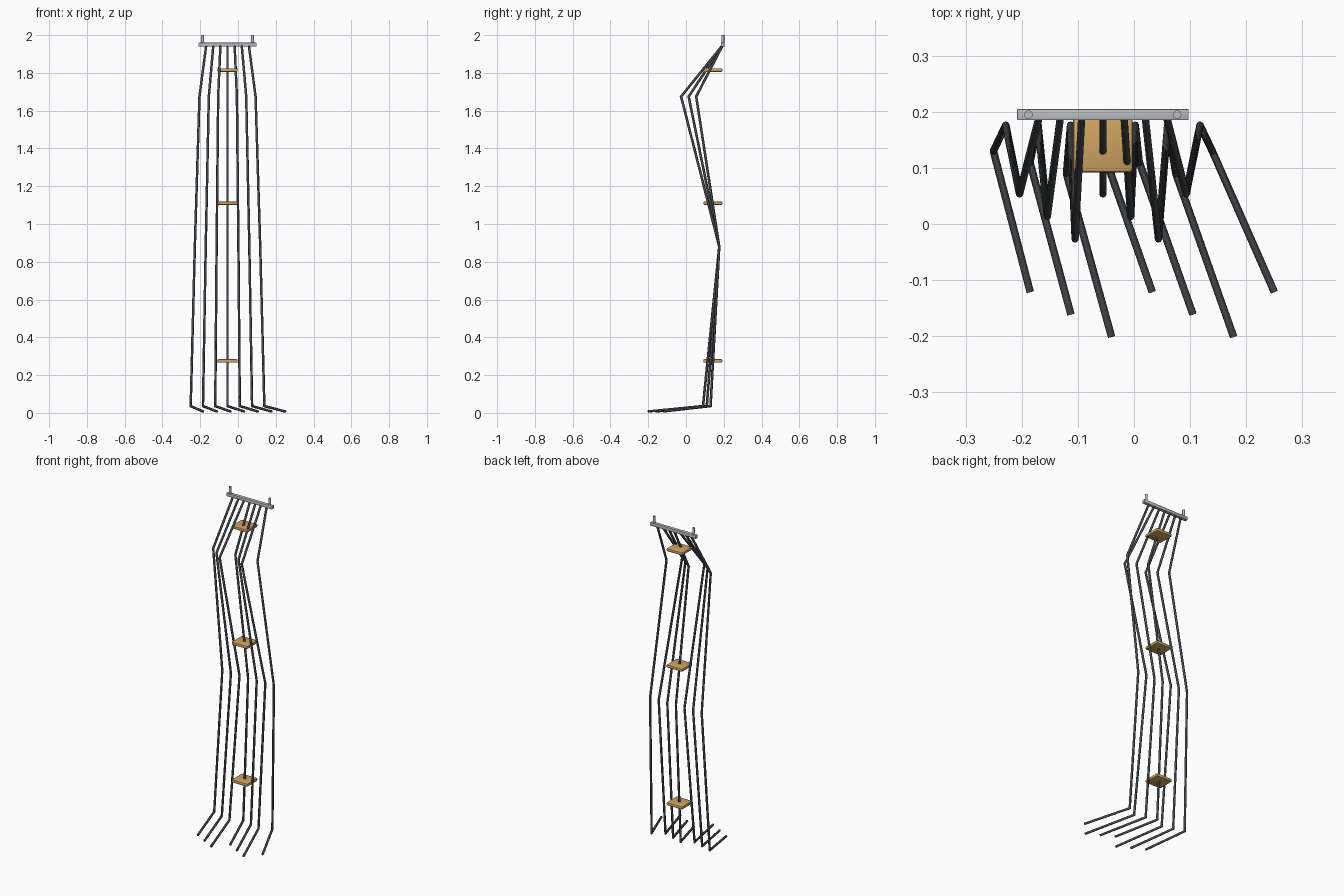
import bpy, bmesh, math
from mathutils import Vector

if "Cube" in bpy.data.objects:
    bpy.data.objects.remove(bpy.data.objects["Cube"])

CX = -0.0555   # centre line of the hanging assembly


def material(name, col):
    m = bpy.data.materials.new(name)
    m.diffuse_color = (*col, 1)
    m.use_nodes = True
    m.node_tree.nodes["Principled BSDF"].inputs["Base Color"].default_value = m.diffuse_color
    return m


dark = material("dark_cable", (0.06, 0.065, 0.07))
wood = material("wood", (0.62, 0.37, 0.12))
metal = material("metal", (0.5, 0.51, 0.53))


def finish(name, bm, mat, angle=50):
    bmesh.ops.recalc_face_normals(bm, faces=bm.faces)
    me = bpy.data.meshes.new(name)
    bm.to_mesh(me)
    bm.free()
    ob = bpy.data.objects.new(name, me)
    bpy.context.collection.objects.link(ob)
    me.materials.append(mat)
    bpy.ops.object.select_all(action='DESELECT')
    bpy.context.view_layer.objects.active = ob
    ob.select_set(True)
    bpy.ops.object.shade_smooth_by_angle(angle=math.radians(angle))
    return ob


def box(name, loc, size, bevel, mat):
    bm = bmesh.new()
    bmesh.ops.create_cube(bm, size=1)
    for v in bm.verts:
        v.co = Vector(c * s for c, s in zip(v.co, size)) + Vector(loc)
    bmesh.ops.bevel(bm, geom=bm.edges[:], offset=bevel, segments=2,
                    profile=0.5, affect='EDGES')
    return finish(name, bm, mat, 30)


def tube(name, pts, r, mat, sides=10):
    """Sweep a round section along a polyline with mitred corners."""
    pts = [Vector(p) for p in pts]
    dirs = [(b - a).normalized() for a, b in zip(pts, pts[1:])]
    u = dirs[0].cross(Vector((1, 0, 0))).normalized()
    w = dirs[0].cross(u)
    bm = bmesh.new()
    ring = [pts[0] + r * (u * math.cos(t) + w * math.sin(t))
            for t in (2 * math.pi * k / sides for k in range(sides))]
    rings = [[bm.verts.new(p) for p in ring]]
    for i, d in enumerate(dirs):
        n = (d + dirs[i + 1]).normalized() if i + 1 < len(dirs) else d
        ring = [p + d * ((pts[i + 1] - p).dot(n) / d.dot(n)) for p in ring]
        rings.append([bm.verts.new(p) for p in ring])
    for a, b in zip(rings, rings[1:]):
        for k in range(sides):
            j = (k + 1) % sides
            bm.faces.new((a[k], a[j], b[j], b[k]))
    bm.faces.new(rings[0])
    bm.faces.new(rings[-1])
    return finish(name, bm, mat)


# Hanging bar and its two pegs
box("hanging_bar", (CX, 0.195, 1.95), (0.306, 0.02, 0.02), 0.002, metal)
for side, s in (("left", -1), ("right", 1)):
    x = CX + s * 0.1325
    tube("peg_" + side, [(x, 0.195, 1.95), (x, 0.195, 2.0)], 0.0075, metal, 16)

# Seven cables fanning out downwards, staggered in a cycle of three
for i in range(7):
    k, c = i - 3, i % 3
    tube(f"cable_{i + 1}", [
        (CX + 0.0375 * k, 0.195, 1.948),
        (CX + 0.0495 * k, 0.054 - 0.04 * c, 1.675),
        (CX + 0.0577 * k, 0.176, 0.88),
        (CX + 0.065 * k, 0.13 - 0.02 * c, 0.036),
        (0.0325 + 0.0725 * k, -0.121 - 0.04 * c, 0.0075)], 0.0067, dark)

# Three small wooden plates on the middle cable
for n, z in (("upper", 1.815), ("middle", 1.11), ("lower", 0.275)):
    box("plate_" + n, (CX, 0.142, z), (0.106, 0.1, 0.018), 0.005, wood)
